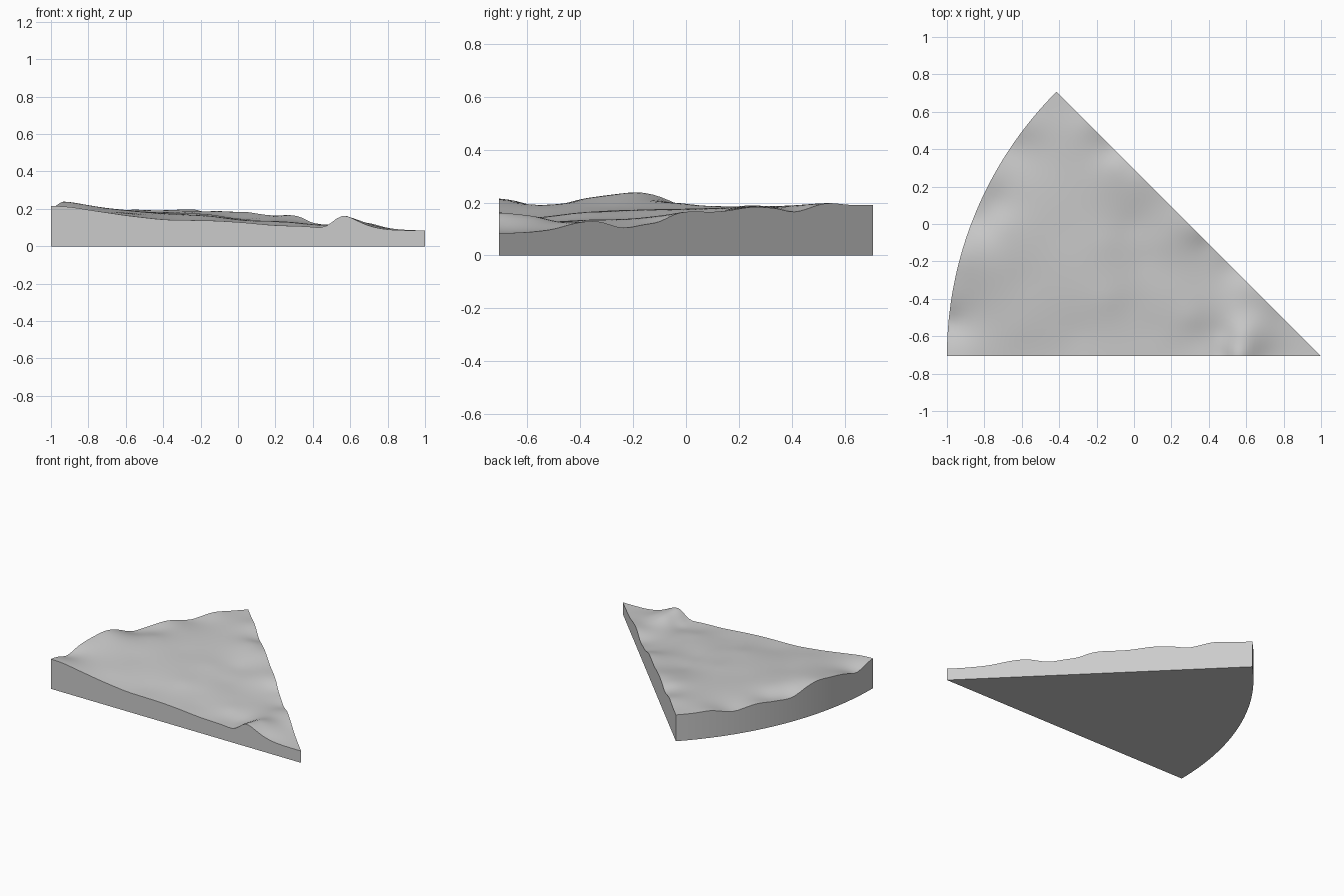
import bpy
import bmesh
import math
from mathutils import Vector

default_cube = bpy.data.objects.get("Cube")
if default_cube:
    bpy.data.objects.remove(default_cube, do_unlink=True)

RADIUS = 2.0
APEX = Vector((1.0, -0.707))
SWEEP = math.pi / 4
RINGS, SPOKES = 72, 48
SOFTNESS = 0.06

# Rim heights: (x, height) along the straight front edge
front_edge = [(-1, .215), (-.9, .21), (-.8, .195), (-.6, .165), (-.4, .143),
              (-.25, .139), (-.1, .135), (.05, .125), (.2, .112), (.4, .103),
              (.47, .108), (.51, .135), (.55, .16), (.62, .145), (.7, .11),
              (.8, .09), (1, .085)]

# (y, height) along the diagonal edge
diagonal_edge = [(-.6, .088), (-.5, .1), (-.4, .125), (-.33, .128),
                 (-.24, .105), (-.15, .118), (-.1, .128), (-.05, .152),
                 (0, .165), (.1, .165), (.25, .183), (.32, .18), (.4, .165),
                 (.46, .177), (.53, .197), (.61, .192), (.707, .19)]

# (y, height) along the curved edge
curved_edge = [(-.62, .2), (-.53, .178), (-.46, .195), (-.4, .212),
               (-.28, .23), (-.17, .238), (-.08, .215), (.02, .175),
               (.12, .178), (.25, .19), (.33, .18), (.4, .167),
               (.46, .177), (.53, .195), (.61, .192)]

# Hills and valleys inside: (x, y, height)
inner_points = [(-.8, -.2, .22), (-.7, 0, .195), (-.75, .12, .175),
                (-.6, .2, .185), (-.5, .4, .182), (-.6, -.3, .185),
                (-.8, -.45, .197), (-.6, -.55, .176), (-.4, -.3, .172),
                (-.3, -.58, .143), (-.4, -.05, .178), (-.15, -.4, .16),
                (-.15, -.1, .17), (-.25, .2, .183), (-.1, .15, .176),
                (0, 0, .15), (.05, -.2, .14), (-.02, -.45, .138),
                (.15, -.1, .15), (.2, -.35, .135), (.1, -.57, .122),
                (.3, -.5, .125), (.35, -.6, .105), (.45, -.4, .115),
                (.48, -.58, .108), (.57, -.58, .148), (.62, -.45, .125),
                (.1, .1, .163), (-.1, .33, .183), (.3, -.1, .145)]


def arc_x(y):
    return APEX.x - math.sqrt(RADIUS ** 2 - (y - APEX.y) ** 2)


def kernel(a, b):
    return math.sqrt((a - b).length_squared + SOFTNESS ** 2)


def solve(matrix, values):
    """Gaussian elimination with pivoting."""
    rows = [row + [v] for row, v in zip(matrix, values)]
    size = len(rows)
    for i in range(size):
        pivot = max(range(i, size), key=lambda r: abs(rows[r][i]))
        rows[i], rows[pivot] = rows[pivot], rows[i]
        for r in range(i + 1, size):
            factor = rows[r][i] / rows[i][i]
            rows[r] = [a - factor * b for a, b in zip(rows[r], rows[i])]
    result = [0.0] * size
    for i in reversed(range(size)):
        known = sum(rows[i][j] * result[j] for j in range(i + 1, size))
        result[i] = (rows[i][size] - known) / rows[i][i]
    return result


# Smooth height field through all the survey points
samples = [(x, APEX.y, h) for x, h in front_edge]
samples += [(APEX.x + APEX.y - y, y, h) for y, h in diagonal_edge]
samples += [(arc_x(y), y, h) for y, h in curved_edge]
samples += inner_points
spots = [Vector((x, y)) for x, y, h in samples]
mean = sum(h for x, y, h in samples) / len(samples)
weights = solve([[kernel(a, b) for b in spots] for a in spots],
                [h - mean for x, y, h in samples])


def height(p):
    return mean + sum(w * kernel(p, s) for w, s in zip(weights, spots))


# Terrain surface as a fan-shaped grid around the apex
bm = bmesh.new()


def add_vertex(p):
    return bm.verts.new((p.x, p.y, height(p)))


tip = add_vertex(APEX)
grid = []
for i in range(1, RINGS + 1):
    r = RADIUS * i / RINGS
    angles = [math.pi - SWEEP * j / SPOKES for j in range(SPOKES + 1)]
    grid.append([add_vertex(APEX + r * Vector((math.cos(a), math.sin(a))))
                 for a in angles])
for j in range(SPOKES):
    bm.faces.new((tip, grid[0][j + 1], grid[0][j]))
    for inner, outer in zip(grid, grid[1:]):
        bm.faces.new((inner[j], inner[j + 1], outer[j + 1], outer[j]))

# Vertical walls and flat underside
rim = [e for e in bm.edges if e.is_boundary]
walls = bmesh.ops.extrude_edge_only(bm, edges=rim)["geom"]
for v in walls:
    if isinstance(v, bmesh.types.BMVert):
        v.co.z = 0
bottom = [e for e in walls if isinstance(e, bmesh.types.BMEdge)
          and e.is_boundary]
bmesh.ops.contextual_create(bm, geom=bottom)
bmesh.ops.recalc_face_normals(bm, faces=bm.faces[:])

mesh = bpy.data.meshes.new("terrain_wedge")
bm.to_mesh(mesh)
bm.free()
terrain = bpy.data.objects.new("terrain_wedge", mesh)
bpy.context.collection.objects.link(terrain)

# Plain grey material
grey = bpy.data.materials.new("plain_grey")
grey.use_nodes = True
colour = (0.6, 0.6, 0.6, 1)
grey.diffuse_color = colour
grey.node_tree.nodes["Principled BSDF"].inputs["Base Color"].default_value = colour
mesh.materials.append(grey)

bpy.ops.object.select_all(action="DESELECT")
terrain.select_set(True)
bpy.context.view_layer.objects.active = terrain
bpy.ops.object.shade_smooth_by_angle(angle=math.radians(35))
